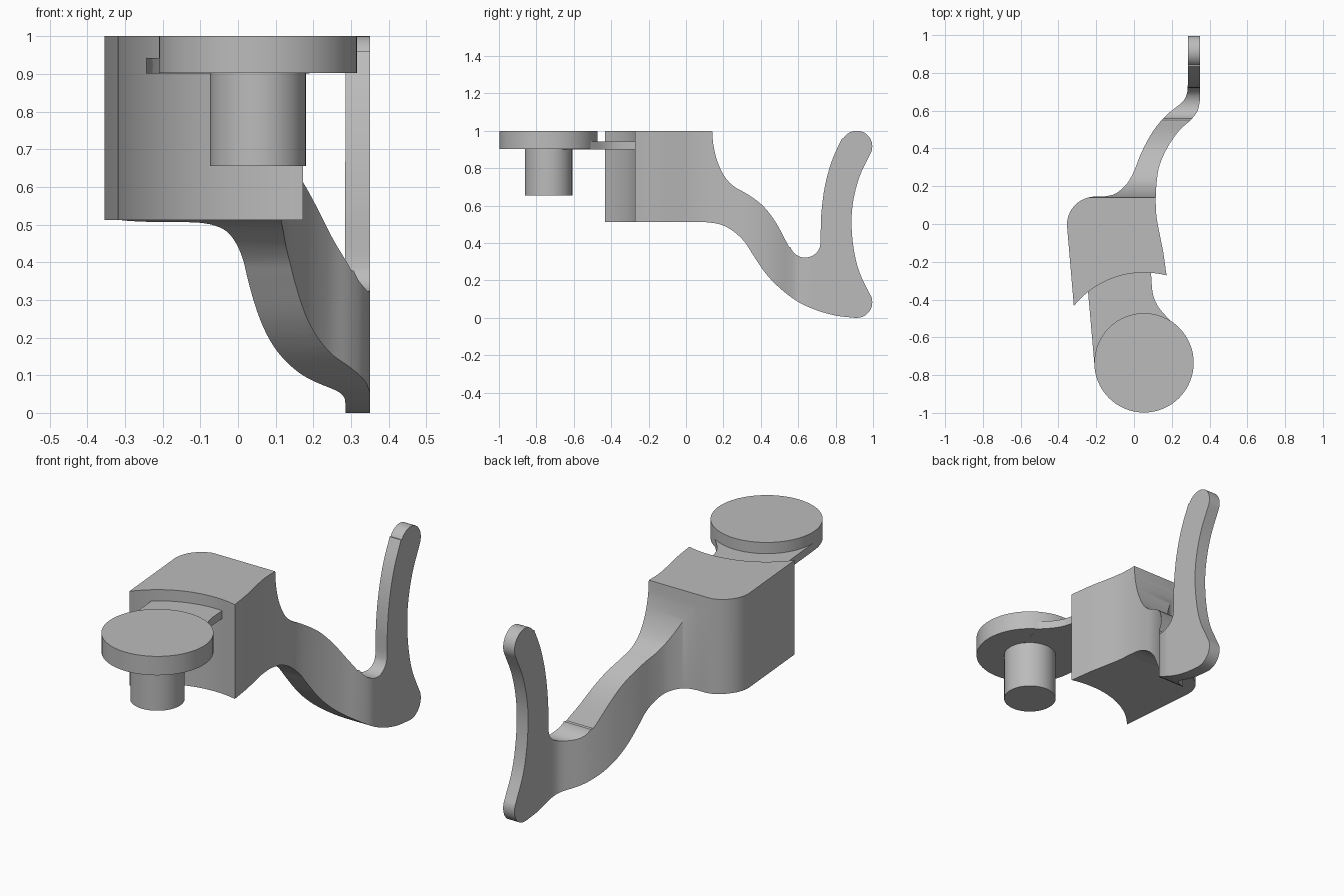
import bpy, bmesh, math
from mathutils import Vector

cube = bpy.data.objects.get("Cube")
if cube:
    bpy.data.objects.remove(cube, do_unlink=True)

grey = bpy.data.materials.new("plain_grey")
grey.use_nodes = True
COLOUR = (0.5, 0.5, 0.5, 1)
grey.diffuse_color = COLOUR
grey.node_tree.nodes["Principled BSDF"].inputs["Base Color"].default_value = COLOUR


def smooth_run(points, steps=5):
    """Pass a smooth curve through the points of one run."""
    p = [Vector(q) for q in points]
    if len(p) < 3:
        return p
    p = [2 * p[0] - p[1]] + p + [2 * p[-1] - p[-2]]
    out = []
    for a, b, c, d in zip(p, p[1:], p[2:], p[3:]):
        for i in range(steps):
            t = i / steps
            out.append(0.5 * (2 * b + (c - a) * t + (2 * a - 5 * b + 4 * c - d) * t * t
                              + (3 * b - a - 3 * c + d) * t ** 3))
    return out + [p[-2]]


def arc(cx, cy, r, start, end, n=24):
    angles = [math.radians(start + (end - start) * i / n) for i in range(n + 1)]
    return [Vector((cx + r * math.cos(a), cy + r * math.sin(a))) for a in angles]


def outline(*runs):
    """Join runs into one closed loop without doubled points."""
    loop = []
    for run in runs:
        for q in run:
            if not loop or (q - loop[-1]).length > 0.002:
                loop.append(q)
    if (loop[0] - loop[-1]).length < 0.002:
        loop.pop()
    return loop


def extrude(name, loop, low, high, axis="z"):
    """Extrude a closed loop along z, or a (y, z) loop along x."""
    def place(q, h):
        return (q.x, q.y, h) if axis == "z" else (h, q.x, q.y)
    bm = bmesh.new()
    face = bm.faces.new([bm.verts.new(place(q, low)) for q in loop])
    new = bmesh.ops.extrude_face_region(bm, geom=[face])["geom"]
    shift = place(Vector((0, 0)), high - low)
    bmesh.ops.translate(bm, vec=shift, verts=[v for v in new if isinstance(v, bmesh.types.BMVert)])
    bmesh.ops.recalc_face_normals(bm, faces=bm.faces)
    mesh = bpy.data.meshes.new(name)
    bm.to_mesh(mesh)
    bm.free()
    mesh.materials.append(grey)
    obj = bpy.data.objects.new(name, mesh)
    bpy.context.collection.objects.link(obj)
    return obj


def shade(obj):
    bpy.ops.object.select_all(action="DESELECT")
    obj.select_set(True)
    bpy.context.view_layer.objects.active = obj
    bpy.ops.object.shade_smooth_by_angle(angle=math.radians(30))


DISC = (0.053, -0.735)

# Plan outline of the body and arm, with a hollow front centred on the disc
plan = outline(
    arc(*DISC, 0.478, 75.5, 141),
    arc(-0.205, -0.005, 0.15, 180, 90),
    smooth_run([(-0.16, 0.145), (-0.1, 0.16), (-0.04, 0.21), (0, 0.28), (0.04, 0.38), (0.1, 0.49),
                (0.17, 0.575), (0.255, 0.645), (0.28, 0.69), (0.285, 0.74)]),
    [Vector((0.285, 1.1)), Vector((0.35, 1.1))],
    smooth_run([(0.35, 0.66), (0.337, 0.6), (0.3, 0.55), (0.24, 0.495), (0.18, 0.41), (0.135, 0.31),
                (0.12, 0.22), (0.115, 0.13), (0.119, 0.04), (0.135, -0.05), (0.155, -0.15), (0.172, -0.272)]),
)

# Side outline of the body, drooping arm and upturned lever
side = outline(
    [Vector((-0.6, 0.512)), Vector((-0.6, 1))],
    smooth_run([(0.14, 1), (0.147, 0.92), (0.17, 0.83), (0.21, 0.75), (0.26, 0.7), (0.33, 0.66),
                (0.41, 0.6), (0.48, 0.51), (0.55, 0.38)]),
    arc(0.637, 0.405, 0.083, 200, 345),
    smooth_run([(0.72, 0.42), (0.723, 0.55), (0.742, 0.7), (0.78, 0.84), (0.834, 0.96)]),
    arc(0.913, 0.917, 0.083, 150, -30),
    smooth_run([(0.983, 0.872), (0.93, 0.76), (0.897, 0.64), (0.885, 0.52), (0.895, 0.38),
                (0.925, 0.25), (0.984, 0.125)]),
    arc(0.913, 0.083, 0.083, 30, -90),
    smooth_run([(0.9, 0), (0.8, 0.012), (0.7, 0.04), (0.6, 0.085), (0.5, 0.16), (0.42, 0.245),
                (0.35, 0.35), (0.31, 0.41), (0.25, 0.465), (0.18, 0.5), (0.1, 0.512)]),
)

# Body and lever: where the two extrusions overlap
lever = extrude("body_and_lever", plan, -0.1, 1.1)
cutter = extrude("side_cutter", side, -0.6, 0.6, "x")
mod = lever.modifiers.new("side_shape", "BOOLEAN")
mod.operation = "INTERSECT"
mod.solver = "EXACT"
mod.object = cutter
bpy.context.view_layer.objects.active = lever
bpy.ops.object.modifier_apply(modifier=mod.name)
bpy.data.objects.remove(cutter, do_unlink=True)
shade(lever)

# Thin neck joining the disc to the body
neck = outline(
    [Vector((-0.209, -0.75)), Vector((-0.243, -0.362))],
    arc(*DISC, 0.479, 128, 85.5),
    smooth_run([(0.09, -0.26), (0.1, -0.37), (0.13, -0.44), (0.19, -0.51)]),
    [Vector((0.15, -0.7))],
)
shade(extrude("neck_plate", neck, 0.901, 0.942))

# Round head and the pin below it
shade(extrude("round_head", arc(*DISC, 0.263, 0, 354.375, 63), 0.902, 1))
shade(extrude("pin", arc(*DISC, 0.127, 0, 354.375, 63), 0.655, 0.91))
